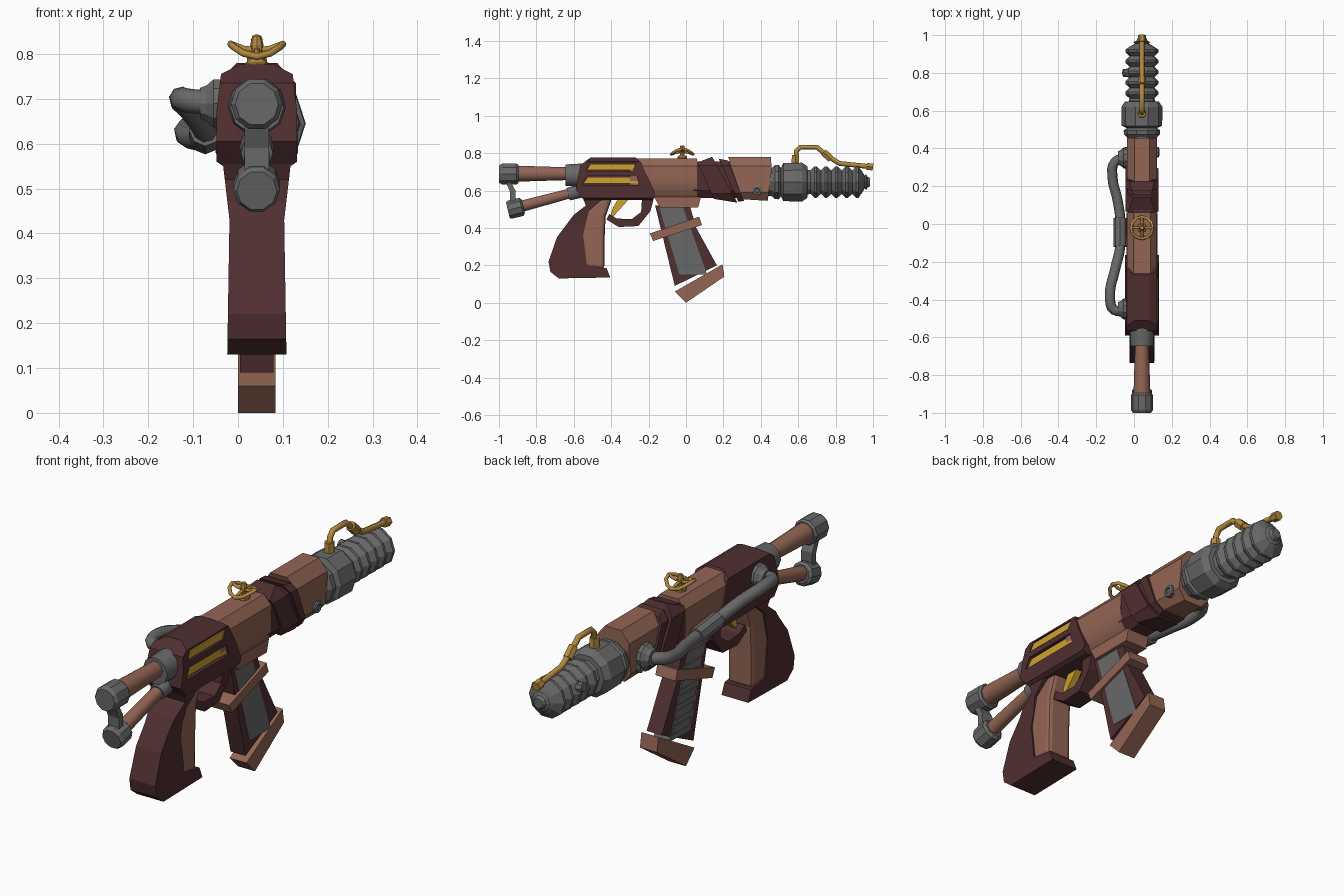
import bpy, bmesh, math
from mathutils import Vector

if "Cube" in bpy.data.objects:
    bpy.data.objects.remove(bpy.data.objects["Cube"])

CX = 0.042  # mid plane of the body


def material(name, rgb):
    m = bpy.data.materials.new(name)
    m.use_nodes = True
    m.diffuse_color = (*rgb, 1)
    m.node_tree.nodes["Principled BSDF"].inputs["Base Color"].default_value = (*rgb, 1)
    return m


MAROON = material("dark maroon", (0.08, 0.028, 0.03))
WOOD = material("copper brown", (0.29, 0.13, 0.09))
GREY = material("iron grey", (0.14, 0.14, 0.14))
BRASS = material("brass", (0.45, 0.25, 0.05))
GOLD = material("bright gold", (0.62, 0.36, 0.03))


def finish(name, bm, mat, smooth=None):
    bmesh.ops.recalc_face_normals(bm, faces=bm.faces[:])
    me = bpy.data.meshes.new(name)
    bm.to_mesh(me)
    bm.free()
    me.materials.append(mat)
    ob = bpy.data.objects.new(name, me)
    bpy.context.collection.objects.link(ob)
    if smooth:
        bpy.ops.object.select_all(action="DESELECT")
        ob.select_set(True)
        bpy.context.view_layer.objects.active = ob
        bpy.ops.object.shade_smooth_by_angle(angle=math.radians(smooth))
    return ob


def half_at(levels, z):
    if z <= levels[0][0]:
        return levels[0][1]
    for (z0, h0), (z1, h1) in zip(levels, levels[1:]):
        if z <= z1:
            return h0 + (h1 - h0) * (z - z0) / (z1 - z0)
    return levels[-1][1]


def slab(name, mat, outline, half, inner=None, smooth=None):
    """Side outline (y, z) extruded over x; half is a width or a list of (z, width)."""
    bm = bmesh.new()
    face = bm.faces.new([bm.verts.new((-1, y, z)) for y, z in outline])
    new = bmesh.ops.extrude_face_region(bm, geom=[face])["geom"]
    bmesh.ops.translate(bm, vec=(2, 0, 0), verts=[v for v in new if isinstance(v, bmesh.types.BMVert)])
    levels = half if isinstance(half, list) else [(0, half)]
    for z, _ in levels[1:-1]:
        bmesh.ops.bisect_plane(bm, geom=bm.verts[:] + bm.edges[:] + bm.faces[:],
                               plane_co=(0, 0, z), plane_no=(0, 0, 1))
    for v in bm.verts:
        h = half_at(levels, v.co.z)
        v.co.x = CX + (inner if inner is not None and v.co.x < 0 else v.co.x * h)
    return finish(name, bm, mat, smooth)


def lathe(name, mat, start, direction, profile, sides=10, smooth=None):
    """Rings of (distance, radius) along a direction."""
    rot = Vector(direction).to_track_quat("Z", "Y")
    bm = bmesh.new()
    rings = []
    for t, r in profile:
        rings.append([bm.verts.new(Vector(start) + rot @ Vector(
            (r * math.cos(math.tau * i / sides), r * math.sin(math.tau * i / sides), t)))
            for i in range(sides)])
    for a, b in zip(rings, rings[1:]):
        for i in range(sides):
            j = (i + 1) % sides
            bm.faces.new((a[i], a[j], b[j], b[i]))
    bm.faces.new(rings[0])
    bm.faces.new(rings[-1])
    return finish(name, bm, mat, smooth)


def rod(name, mat, a, b, r0, r1, sides=10):
    d = Vector(b) - Vector(a)
    return lathe(name, mat, a, d, [(0, r0), (d.length, r1)], sides, 40)


def tube(name, mat, points, radius, curved=False):
    cu = bpy.data.curves.new(name, "CURVE")
    cu.dimensions = "3D"
    cu.bevel_depth, cu.bevel_resolution, cu.use_fill_caps = radius, 2, True
    sp = cu.splines.new("BEZIER" if curved else "POLY")
    if curved:
        sp.bezier_points.add(len(points) - 1)
        sp.resolution_u = 4
        for bp, p in zip(sp.bezier_points, points):
            bp.co = p
            bp.handle_left_type = bp.handle_right_type = "AUTO"
    else:
        sp.points.add(len(points) - 1)
        for q, p in zip(sp.points, points):
            q.co = (*p, 1)
    tmp = bpy.data.objects.new(name + "_path", cu)
    bpy.context.collection.objects.link(tmp)
    bm = bmesh.new()
    me = tmp.evaluated_get(bpy.context.evaluated_depsgraph_get()).to_mesh()
    bm.from_mesh(me)
    bpy.data.objects.remove(tmp)
    return finish(name, bm, mat, 50 if curved else None)


# Receiver with grip shell
shell = slab("receiver_and_grip_shell", MAROON, [
    (-.51, .777), (-.27, .777), (-.24, .75), (-.165, .585), (-.18, .55), (-.45, .55),
    (-.52, .49), (-.55, .36), (-.53, .2), (-.425, .185), (-.405, .135), (-.68, .13),
    (-.725, .165), (-.735, .22), (-.69, .35), (-.6, .47), (-.535, .52), (-.55, .555),
    (-.59, .605), (-.565, .735)],
    [(.13, .066), (.43, .061), (.55, .075), (.56, .09), (.67, .09), (.755, .08), (.777, .037)])
slots = [[(-.535, .705), (-.515, .747), (-.265, .747), (-.285, .705)],
         [(-.555, .63), (-.53, .678), (-.265, .678), (-.25, .63)]]
for i, s in enumerate(slots):
    cutter = slab(f"slot_cutter_{i}", MAROON, s, 0.12, inner=.07)
    cutter.hide_render = True
    cutter.hide_set(True)
    mod = shell.modifiers.new("slot", "BOOLEAN")
    mod.operation, mod.object = "DIFFERENCE", cutter
    cy, cz = sum(p[0] for p in s) / 4, sum(p[1] for p in s) / 4
    slab(f"slot_bar_{i}", GOLD, [(cy + (y - cy) * .97, cz + (z - cz) * .74) for y, z in s],
         .081, inner=.06)
grip = slab("grip_panel", WOOD, [(-.395, .56), (-.43, .46), (-.435, .35), (-.437, .18), (-.54, .19),
                                 (-.56, .36), (-.53, .5), (-.45, .56)], .06)
bev = grip.modifiers.new("round", "BEVEL")
bev.width, bev.segments, bev.angle_limit = .018, 2, math.radians(60)
slab("trigger_guard", MAROON, [(-.165, .585), (-.19, .49), (-.255, .41), (-.36, .405), (-.425, .445),
                               (-.41, .475), (-.37, .45), (-.29, .447), (-.24, .485), (-.235, .56)], .045)
slab("trigger", GOLD, [(-.36, .56), (-.3, .56), (-.335, .52), (-.39, .46), (-.405, .46), (-.39, .51)], .015)

# Main body and slanted bands
slab("body", WOOD, [(-.3, .77), (.06, .77), (.06, .56), (-.3, .56)],
     [(.56, .05), (.59, .074), (.66, .082), (.73, .078), (.77, .045)], smooth=35)
slab("band_core", MAROON, [(.04, .755), (.25, .755), (.32, .56), (.04, .56)],
     [(.56, .045), (.6, .076), (.73, .076), (.755, .05)])
BAND = [(.535, .05), (.585, .087), (.735, .087), (.78, .045)]
slab("band_rear", MAROON, [(.06, .75), (.14, .78), (.275, .535), (.15, .555)], BAND)
slab("band_front", MAROON, [(.175, .77), (.225, .76), (.31, .545), (.28, .54)], BAND)
slab("fore_body", WOOD, [(.225, .78), (.455, .78), (.457, .7), (.437, .545), (.305, .553)],
     [(.545, .045), (.59, .08), (.73, .08), (.78, .04)])
for s in (-1, 1):
    lathe("fore_screw", GREY, (CX + s * .07, .38, .6), (s, 0, 0),
          [(0, .027), (.018, .027), (.022, .02), (.022, .014), (.016, .012)], 8)

# Magazine
slab("magazine_collar", WOOD, [(-.17, .565), (.08, .565), (.065, .51), (-.14, .51)], .055)
slab("magazine", MAROON, [(-.165, .52), (.02, .52), (.055, .4), (.165, .2), (-.06, .09)], .037)
slab("magazine_window", GREY, [(-.143, .51), (-.015, .51), (.045, .34), (.113, .15), (-.035, .15)], .039)
for i in range(5):
    y, z = -.06 + .02 * i, .45 - .06 * i
    rib = slab("magazine_rib", GREY, [(y - .055, z), (y + .07, z), (y + .077, z - .035), (y - .043, z - .035)],
               .03)
    rib.location.x = -.014
slab("magazine_strap", WOOD, [(-.193, .37), (.07, .46), (.085, .415), (-.175, .33)], .05)
slab("magazine_base", WOOD, [(.195, .205), (.205, .14), (0, 0), (-.06, .06)], .042)

# Barrel
ribs = [p for i in range(5) for p in ((.665 + .056 * i, .066), (.686 + .056 * i, .088), (.699 + .056 * i, .088))]
lathe("barrel", GREY, (CX, 0, .645), (0, 1, 0),
      [(.43, .075), (.46, .08), (.475, .095), (.495, .097), (.508, .08), (.52, .107), (.62, .109),
       (.648, .09), (.65, .07)] + ribs +
      [(.945, .055), (.955, .035), (.963, .045), (.97, .03), (.985, .022)])
rod("barrel_knob", GREY, (CX - .06, .8, .665), (CX - .1, .8, .675), .025, .02, 8)

# Brass pipe over the barrel
path = [(CX, .585, .74), (CX, .59, .81), (CX, .61, .832), (CX, .7, .832), (CX, .755, .785),
        (CX, .82, .745), (CX, .98, .728)]
tube("sight_pipe", BRASS, path, .013)
rod("pipe_foot", BRASS, (CX, .585, .735), (CX, .585, .79), .024, .022, 6)
rod("pipe_joint", BRASS, (CX, .735, .805), (CX, .775, .768), .022, .022, 6)
rod("pipe_tip", BRASS, (CX, .965, .73), (CX, 1.0, .725), .021, .021, 6)

# Bent valve wheel
WY, WR = -.02, .058


def saddle(dx, dy):
    return (CX + dx, WY + dy, .808 + .014 * (dx * dx - dy * dy) / WR ** 2)


rim = [saddle(WR * math.cos(math.tau * i / 12), WR * math.sin(math.tau * i / 12)) for i in range(13)]
tube("wheel_rim", BRASS, rim, .008)
for i in range(4):
    c, s = round(math.cos(math.pi / 2 * i)), round(math.sin(math.pi / 2 * i))
    tube("wheel_spoke", BRASS, [saddle(WR * c * k, WR * s * k) for k in (0, .5, 1)], .007)
lathe("wheel_stem", BRASS, (CX, WY, .75), (0, 0, 1),
      [(0, .026), (.03, .026), (.04, .012), (.07, .015), (.09, .01)], 8)

# Twin tube stock
rod("upper_collar", GREY, (CX, -.55, .682), (CX, -.645, .682), .066, .06)
rod("upper_tube", WOOD, (CX, -.63, .69), (CX, -.91, .69), .036, .045)
lathe("upper_cap", GREY, (CX, -.895, .688), (0, -1, 0), [(0, .05), (.01, .058), (.09, .058), (.105, .048)])
rod("lower_collar", GREY, (CX, -.56, .6), (CX, -.63, .58), .04, .036)
rod("lower_tube", WOOD, (CX, -.6, .59), (CX, -.9, .51), .027, .032)
lathe("lower_cap", GREY, (CX, -.87, .515), (0, -1, -.24), [(0, .04), (.01, .052), (.075, .052), (.085, .045)])
slab("stock_link", GREY, [(-.965, .65), (-.94, .65), (-.912, .6), (-.912, .52), (-.94, .52), (-.94, .59)], .027)

# Side hose with flanges and sleeve
tube("side_hose", GREY, [(-.04, -.45, .69), (-.105, -.455, .695), (-.127, -.38, .7), (-.1, -.24, .67),
                         (-.073, -.12, .63), (-.073, .03, .612), (-.09, .14, .612), (-.113, .24, .62),
                         (-.1, .33, .635), (-.03, .35, .64)], .027, True)
rod("hose_sleeve", GREY, (-.073, -.12, .63), (-.073, .03, .612), .036, .036, 8)
for y, z in ((-.45, .69), (.35, .64)):
    lathe("hose_flange", GREY, (-.02, y, z), (-1, 0, 0), [(0, .056), (.035, .056), (.05, .042), (.065, .036)])
